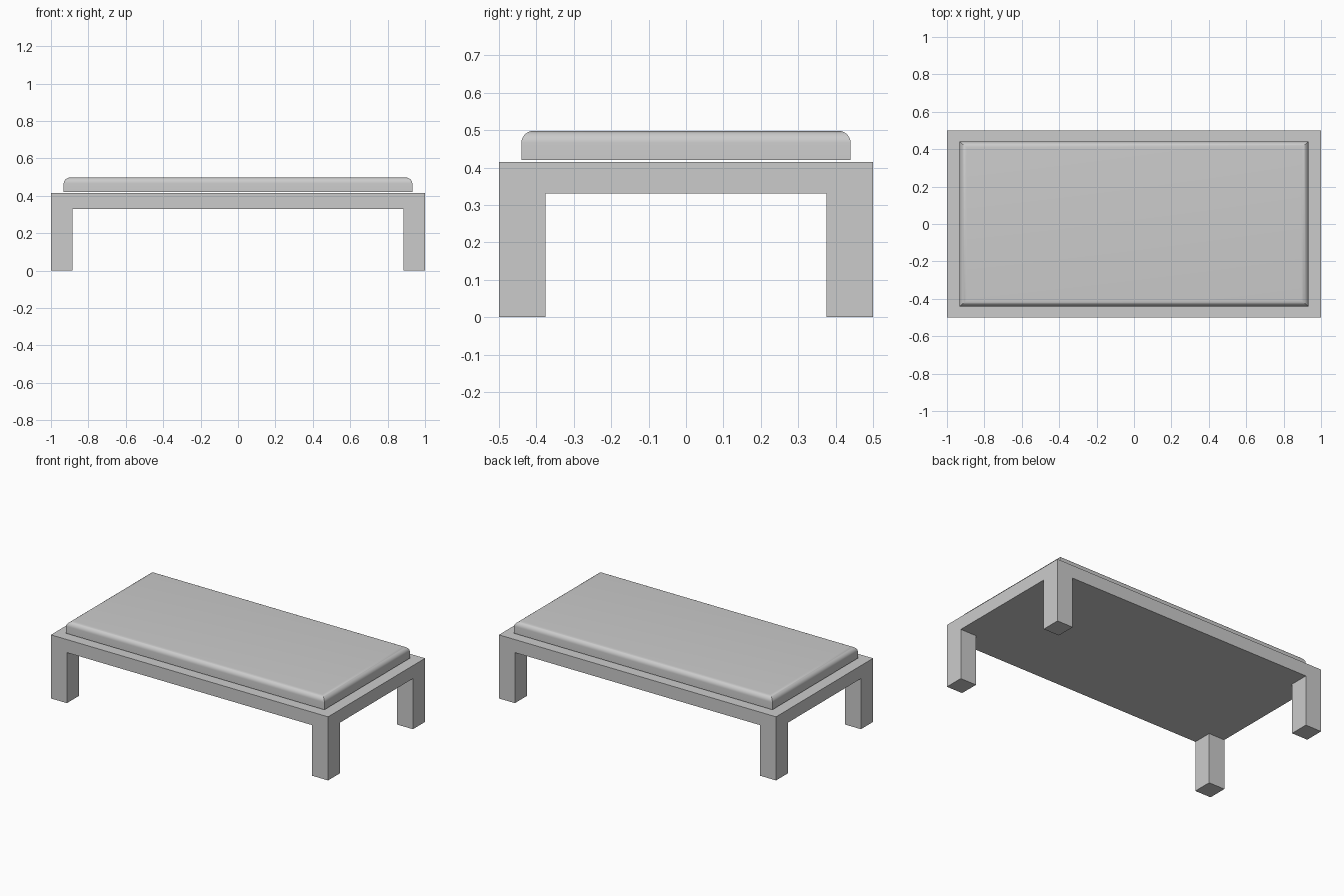
import bpy, bmesh, math

if "Cube" in bpy.data.objects:
    bpy.data.objects.remove(bpy.data.objects["Cube"])

LEG_X, LEG_Y = 0.885, 0.375      # inner faces of the legs
RAIL_Z, TOP_Z = 0.33, 0.415      # underside and top of the frame


def finish(bm, name):
    bmesh.ops.recalc_face_normals(bm, faces=bm.faces[:])
    mesh = bpy.data.meshes.new(name)
    bm.to_mesh(mesh)
    bm.free()
    obj = bpy.data.objects.new(name, mesh)
    bpy.context.collection.objects.link(obj)
    return obj


# Frame: slab cut at the leg lines, corner faces pulled down into legs
bm = bmesh.new()
bmesh.ops.create_cube(bm, size=1)
for v in bm.verts:
    v.co = (v.co.x * 2, v.co.y, TOP_Z if v.co.z > 0 else RAIL_Z)
for s in (-1, 1):
    for co, no in (((s * LEG_X, 0, 0), (1, 0, 0)), ((0, s * LEG_Y, 0), (0, 1, 0))):
        bmesh.ops.bisect_plane(bm, geom=bm.verts[:] + bm.edges[:] + bm.faces[:],
                               plane_co=co, plane_no=no)
bm.normal_update()
corners = []
for f in bm.faces:
    c = f.calc_center_median()
    if f.normal.z < -0.5 and abs(c.x) > LEG_X and abs(c.y) > LEG_Y:
        corners.append(f)
legs = bmesh.ops.extrude_discrete_faces(bm, faces=corners)["faces"]
for v in {v for f in legs for v in f.verts}:
    v.co.z = 0
finish(bm, "frame_with_legs")

# Cushion: stacked rectangles, rounded top edge with mitred corners
W, D, BOTTOM, TOP = 0.932, 0.44, 0.42, 0.498
RX, RY, RZ, STEPS = 0.038, 0.032, 0.032, 8
levels = [(W, D, BOTTOM)]
for i in range(STEPS + 1):
    a = math.pi / 2 * i / STEPS
    inset = 1 - math.cos(a)
    levels.append((W - RX * inset, D - RY * inset, TOP - RZ * (1 - math.sin(a))))

bm = bmesh.new()
rings = [[bm.verts.new((sx * x, sy * y, z))
          for sx, sy in ((-1, -1), (1, -1), (1, 1), (-1, 1))] for x, y, z in levels]
bm.faces.new(rings[0])
bm.faces.new(rings[-1])
for lo, hi in zip(rings, rings[1:]):
    for i in range(4):
        j = (i + 1) % 4
        bm.faces.new((lo[i], lo[j], hi[j], hi[i]))
cushion = finish(bm, "cushion")
bpy.context.view_layer.objects.active = cushion
cushion.select_set(True)
bpy.ops.object.shade_smooth_by_angle(angle=math.radians(25))
